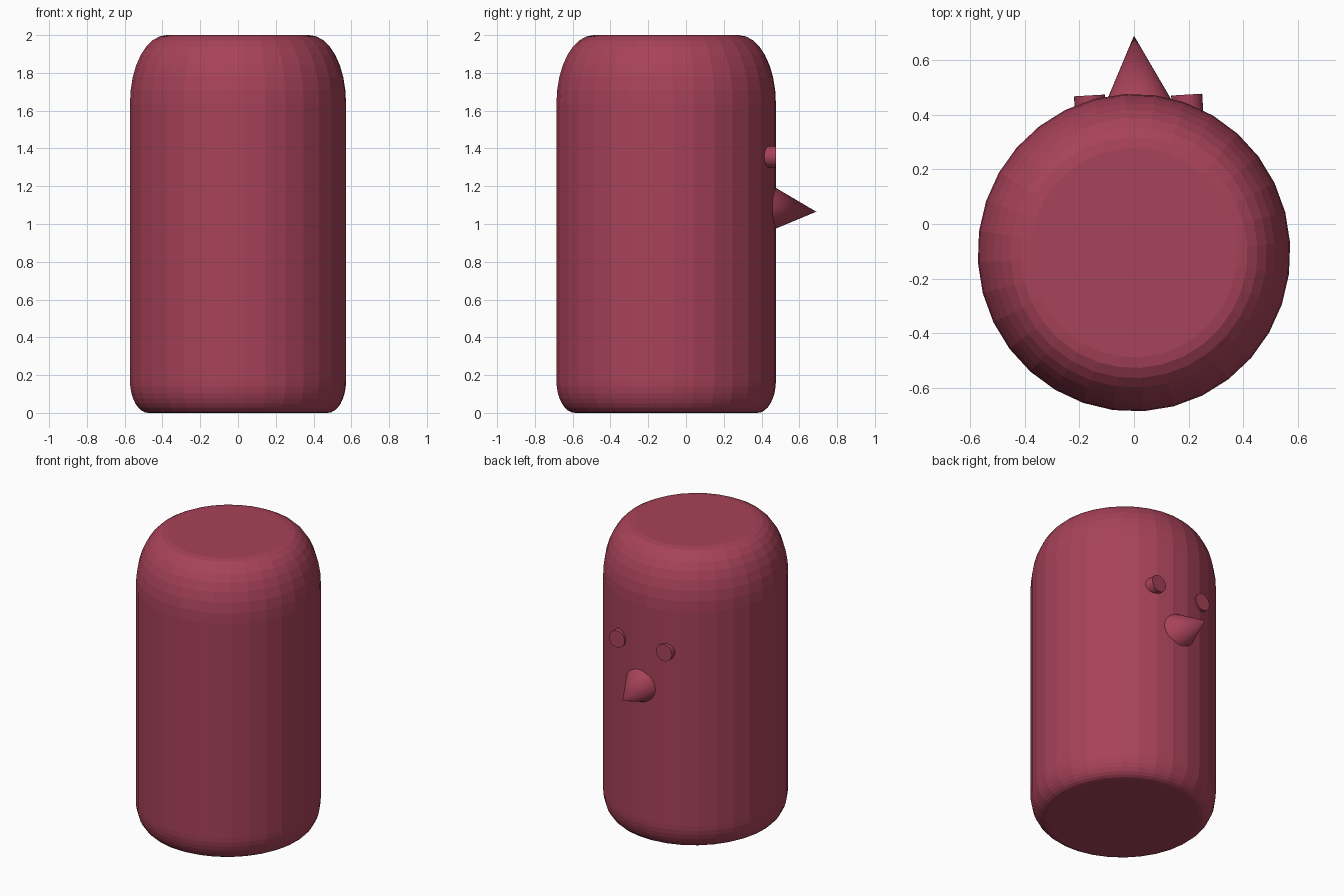
import bpy, bmesh, math
from mathutils import Vector

if "Cube" in bpy.data.objects:
    bpy.data.objects.remove(bpy.data.objects["Cube"])

YAW = math.radians(3.5)
SIDES = 32

mat = bpy.data.materials.new("dark_red")
mat.diffuse_color = (0.39, 0.055, 0.1, 1)
mat.use_nodes = True
mat.node_tree.nodes["Principled BSDF"].inputs["Base Color"].default_value = mat.diffuse_color


def lathe(name, profile, rx, ry, centre):
    """Closed flat-shaded solid of revolution; profile holds (radius factor, z)."""
    bm = bmesh.new()
    rings = []
    for r, z in profile:
        ring = []
        for i in range(SIDES):
            a = 2 * math.pi * i / SIDES + YAW
            ring.append(bm.verts.new((centre[0] + rx * r * math.cos(a),
                                      centre[1] + ry * r * math.sin(a), z)))
        rings.append(ring)
    for lo, hi in zip(rings, rings[1:]):
        for i in range(SIDES):
            j = (i + 1) % SIDES
            bm.faces.new((lo[i], lo[j], hi[j], hi[i]))
    bm.faces.new(rings[0][::-1])
    bm.faces.new(rings[-1])
    me = bpy.data.meshes.new(name)
    bm.to_mesh(me)
    bm.free()
    ob = bpy.data.objects.new(name, me)
    bpy.context.collection.objects.link(ob)
    me.materials.append(mat)


def rod(name, start, end, r1, r2):
    """Cylinder or cone running from start to end."""
    start, end = Vector(start), Vector(end)
    axis = end - start
    bpy.ops.mesh.primitive_cone_add(vertices=SIDES, radius1=r1, radius2=r2,
                                    depth=axis.length, location=(start + end) / 2)
    ob = bpy.context.object
    ob.name = name
    ob.rotation_euler = axis.to_track_quat('Z', 'Y').to_euler()
    ob.data.materials.append(mat)
    bpy.ops.object.shade_smooth_by_angle(angle=math.radians(30))


# Body: small rounding at the base, large rounding at the top
SEG = 8
profile = []
for i in range(SEG + 1):
    a = math.pi / 2 * i / SEG
    profile.append((0.83 + 0.17 * math.sin(a), 0.17 * (1 - math.cos(a))))
for i in range(SEG + 1):
    a = math.pi / 2 * i / SEG
    profile.append((0.66 + 0.34 * math.cos(a), 1.64 + 0.36 * math.sin(a)))
lathe("body", profile, 0.573, 0.582, (0, -0.105))

# Beak on the back side
rod("beak", (0.017, 0.43, 1.083), (0, 0.69, 1.065), 0.13, 0)

# Eyes
for name, x, y in (("left_eye", -0.163, 0.471), ("right_eye", 0.193, 0.474)):
    rod(name, (x + 0.007, y - 0.12, 1.355), (x, y, 1.355), 0.057, 0.057)
